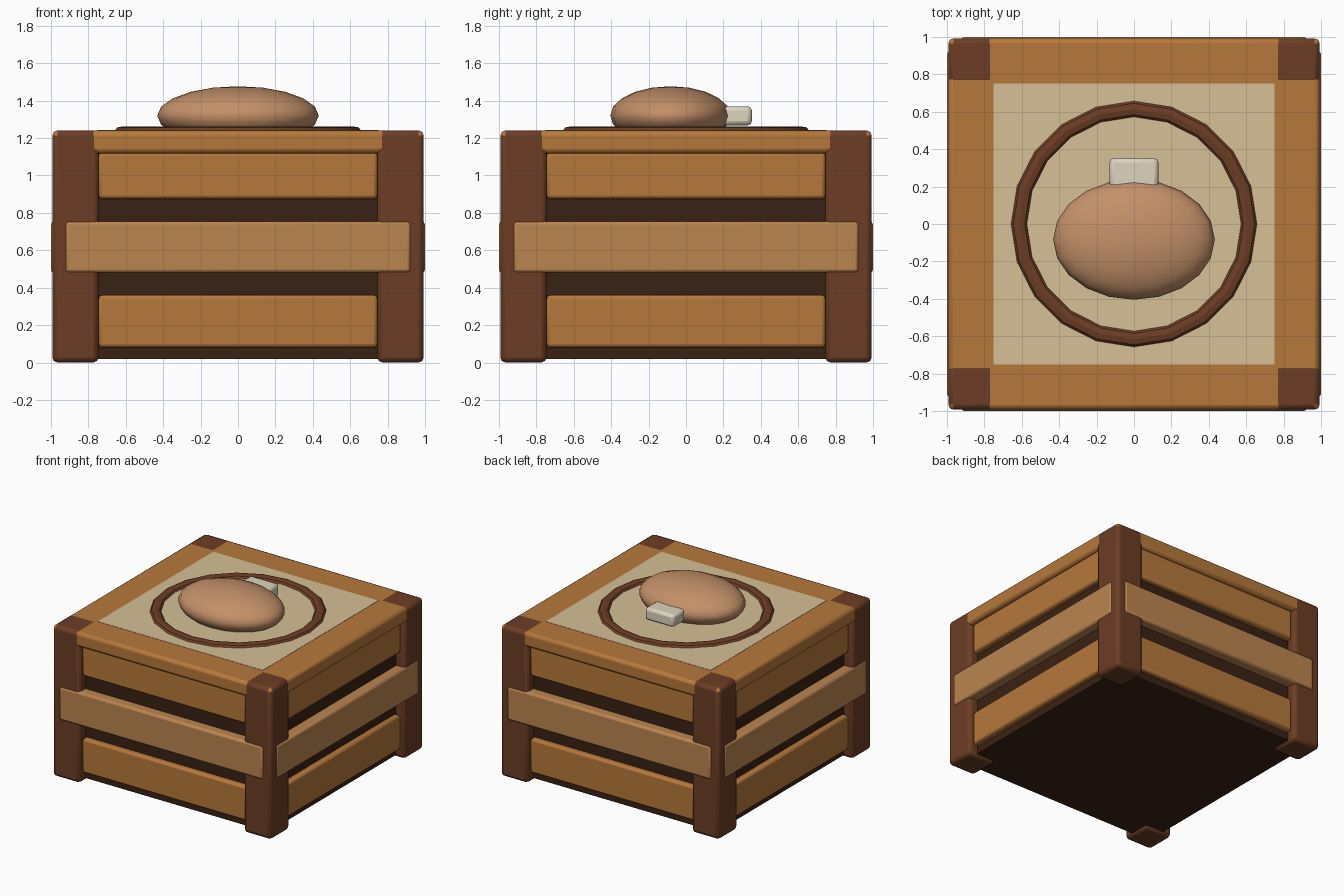
import bpy
import math

if "Cube" in bpy.data.objects:
    bpy.data.objects.remove(bpy.data.objects["Cube"])


def material(name, r, g, b):
    m = bpy.data.materials.new(name)
    m.diffuse_color = (r, g, b, 1)
    m.use_nodes = True
    m.node_tree.nodes["Principled BSDF"].inputs["Base Color"].default_value = m.diffuse_color
    return m


DARK = material("dark_wood", 0.15, 0.047, 0.018)
OAK = material("oak_wood", 0.47, 0.19, 0.043)
PALE_OAK = material("pale_oak", 0.50, 0.235, 0.08)
SHADOW = material("shadow_wood", 0.042, 0.016, 0.007)
CREAM = material("cream", 0.67, 0.53, 0.31)
CLAY = material("clay", 0.55, 0.28, 0.14)
BONE = material("bone", 0.73, 0.66, 0.52)


def finish(name, mat, bevel=0.0):
    o = bpy.context.object
    o.name = name
    o.data.materials.append(mat)
    if bevel:
        mod = o.modifiers.new("bevel", "BEVEL")
        mod.width = bevel
        mod.segments = 2
    bpy.ops.object.shade_smooth_by_angle(angle=math.radians(40))
    return o


def box(name, lo, hi, mat, bevel=0.0):
    centre = [(a + b) / 2 for a, b in zip(lo, hi)]
    size = [abs(b - a) for a, b in zip(lo, hi)]
    bpy.ops.mesh.primitive_cube_add(size=1, location=centre)
    bpy.context.object.scale = size
    bpy.ops.object.transform_apply(location=False, rotation=False, scale=True)
    return finish(name, mat, bevel)


# Dark core seen through the gaps
box("inner_core", (-0.915, -0.915, 0.02), (0.915, 0.915, 1.13), SHADOW)

# Lid slab with an inlaid top panel
box("lid_frame", (-0.992, -0.992, 1.118), (0.992, 0.992, 1.24), OAK, 0.025)
box("lid_panel", (-0.75, -0.75, 1.2), (0.75, 0.75, 1.242), CREAM)

# Corner posts, a hair proud of the lid
for sx in (-1, 1):
    for sy in (-1, 1):
        box("corner_post", (min(sx * 0.745, sx * 0.993), min(sy * 0.745, sy * 0.993), 0),
            (max(sx * 0.745, sx * 0.993), max(sy * 0.745, sy * 0.993), 1.241), DARK, 0.028)

# Three slats on each of the four sides
SLATS = [("lower_slat", 0.745, 0.08, 0.36, 0.88, 0.96, OAK),
         ("middle_slat", 0.925, 0.48, 0.755, 0.90, 1.0, PALE_OAK),
         ("upper_slat", 0.745, 0.875, 1.125, 0.88, 0.96, OAK)]
for side in range(4):
    for name, half, z0, z1, inner, outer, mat in SLATS:
        o = box(name, (-half, -outer, z0), (half, -inner, z1), mat, 0.018)
        a = side * math.pi / 2
        x, y, z = o.location
        o.location = (-y * math.sin(a), y * math.cos(a), z)
        o.rotation_euler.z = a

# Flattened ring on the panel
bpy.ops.mesh.primitive_torus_add(major_radius=0.615, minor_radius=0.043,
                                 major_segments=20, minor_segments=8,
                                 location=(0, 0, 1.241))
bpy.context.object.scale.z = 0.5
finish("lid_ring", DARK)

# Rounded mound and its small block
bpy.ops.mesh.primitive_uv_sphere_add(segments=20, ring_count=10, radius=1,
                                     location=(0, -0.083, 1.32))
bpy.context.object.scale = (0.432, 0.322, 0.157)
finish("mound", CLAY)
box("end_block", (-0.13, 0.17, 1.268), (0.13, 0.352, 1.37), BONE, 0.022)
